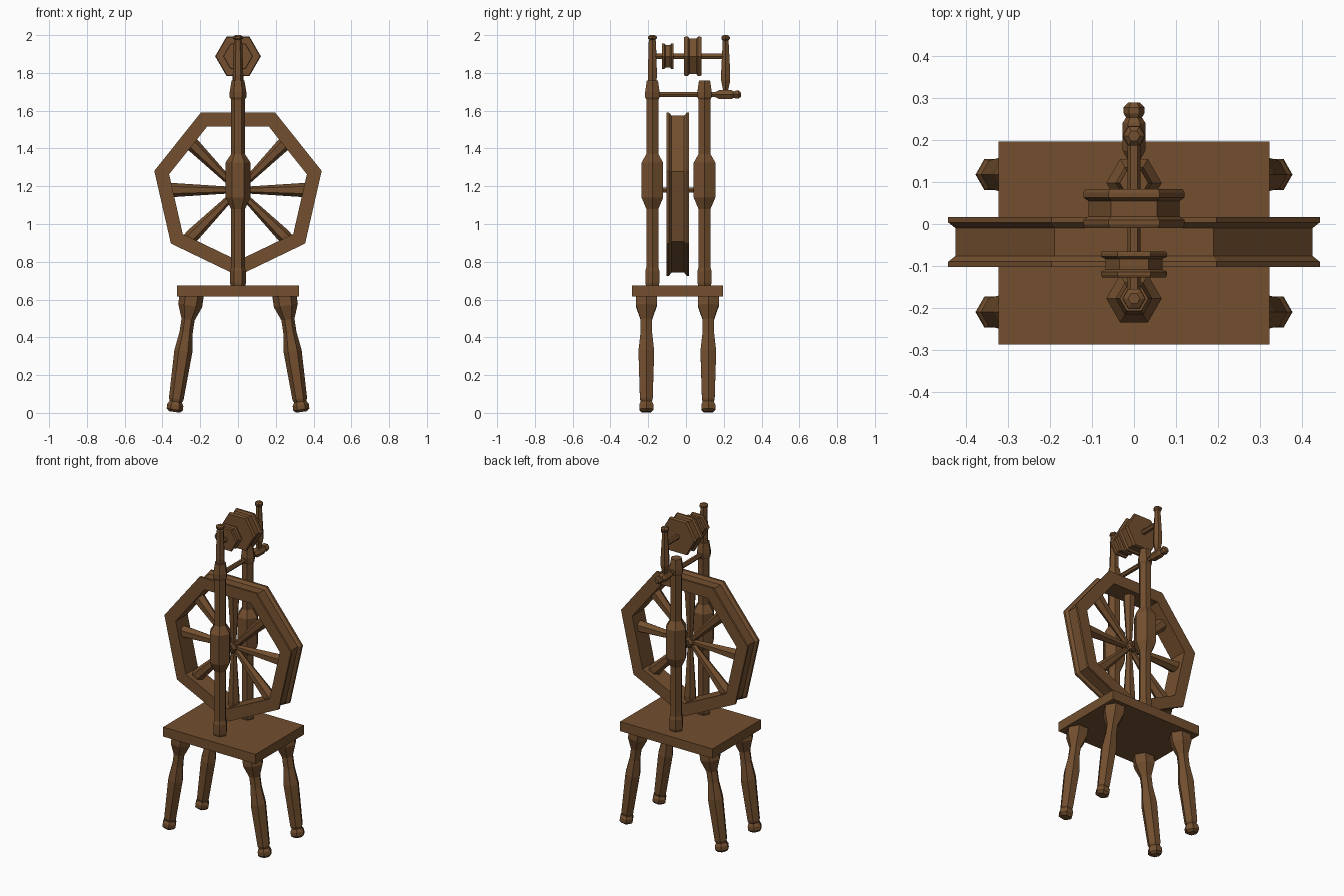
import bpy, bmesh
from math import sin, cos, pi, radians
from mathutils import Matrix, Vector

if "Cube" in bpy.data.objects:
    bpy.data.objects.remove(bpy.data.objects["Cube"])

wood = bpy.data.materials.new("wood")
wood.diffuse_color = (0.17, 0.078, 0.028, 1)
wood.use_nodes = True
wood.node_tree.nodes["Principled BSDF"].inputs["Base Color"].default_value = wood.diffuse_color


def finish(bm, name):
    bmesh.ops.recalc_face_normals(bm, faces=bm.faces)
    me = bpy.data.meshes.new(name)
    bm.to_mesh(me)
    bm.free()
    me.materials.append(wood)
    ob = bpy.data.objects.new(name, me)
    bpy.context.collection.objects.link(ob)
    return ob


def turned(name, profile, origin, axis=(0, 0, 1), n=6, start=0.0, ring=False):
    """Lathe (radius, distance) points about an axis; the start angle is measured from x."""
    w = Vector(axis).normalized()
    ref = Vector((0, 1, 0)) if abs(w.y) < 0.9 else Vector((0, 0, -1))
    u = ref.cross(w).normalized()
    v = w.cross(u)
    bm = bmesh.new()
    rows = []
    for r, h in profile:
        rows.append([bm.verts.new(Vector(origin) + w * h + r * (u * cos(a) + v * sin(a)))
                     for a in (start + 2 * pi * i / n for i in range(n))])
    pairs = list(zip(rows, rows[1:]))
    if ring:
        pairs.append((rows[-1], rows[0]))
    else:
        bm.faces.new(rows[0])
        bm.faces.new(rows[-1])
    for a, b in pairs:
        for i in range(n):
            j = (i + 1) % n
            bm.faces.new((a[i], a[j], b[j], b[i]))
    return finish(bm, name)


# Seat board
bm = bmesh.new()
bmesh.ops.create_cube(bm, size=1, matrix=Matrix.Translation((0, -0.045, 0.645))
                      @ Matrix.Diagonal((0.646, 0.484, 0.06, 1)))
finish(bm, "seat")

# Splayed legs, turned from the foot upwards
leg = [(0.028, 0.005), (0.043, 0.018), (0.043, 0.042), (0.033, 0.06), (0.039, 0.075),
       (0.048, 0.33), (0.035, 0.43), (0.035, 0.5), (0.064, 0.575), (0.064, 0.635)]
for side, sx in (("left", -1), ("right", 1)):
    for end, y in (("front", -0.21), ("back", 0.118)):
        turned(f"{end}_{side}_leg", leg, (sx * 0.338, y, 0), (-sx * 0.149, 0, 1))

# Upright posts
post = [(0.038, 0.67), (0.043, 0.69), (0.043, 0.75), (0.037, 0.77), (0.037, 1.08),
        (0.066, 1.14), (0.066, 1.325), (0.037, 1.37), (0.037, 1.66), (0.044, 1.67),
        (0.044, 1.7), (0.034, 1.76)]
for end, y in (("front", -0.178), ("back", 0.098)):
    turned(f"{end}_post", post, (0, y, 0))

# Slim spindle holders
turned("front_spindle_holder", [(0.025, 1.75), (0.028, 1.79), (0.022, 1.97), (0.018, 1.975),
                                (0.027, 1.982), (0.027, 1.992), (0.014, 2.0)], (0, -0.178, 0))
turned("back_spindle_holder", [(0.012, 1.70), (0.017, 1.715), (0.028, 1.76), (0.028, 1.8),
                               (0.018, 1.965), (0.018, 1.972), (0.026, 1.98),
                               (0.026, 1.99), (0.014, 2.0)], (0, 0.21, 0))

# Drive wheel: seven-sided grooved rim, hub, axle and spokes
WY, WZ = -0.043, 1.18
RO, RI = 0.4545, 0.374
rim = [(RI, -0.06), (RO, -0.06), (RO, -0.047), (RO - 0.018, -0.033),
       (RO - 0.018, 0.033), (RO, 0.047), (RO, 0.06), (RI, 0.06)]
turned("wheel_rim", rim, (0, WY, WZ), (0, 1, 0), n=7, start=pi / 2, ring=True).data
turned("wheel_hub", [(0.025, -0.04), (0.036, -0.028), (0.036, 0.028), (0.025, 0.04)],
       (0, WY, WZ), (0, 1, 0))
turned("wheel_axle", [(0.015, -0.17), (0.015, 0.09)], (0, 0, WZ), (0, 1, 0))
for i in range(8):
    a = radians(45 * i)
    turned(f"spoke_{i + 1}", [(0.016, 0.015), (0.037, 0.34), (0.034, 0.38)],
           (0, WY, WZ), (cos(a), 0, sin(a)))

# Spindle with the two pulleys
SZ = 1.888
turned("spindle", [(0.016, -0.178), (0.016, 0.21)], (0, 0, SZ), (0, 1, 0))


def pulley(name, r, groove, y0, y1):
    t = (y1 - y0) * 0.3
    e = t * 0.3
    turned(name, [(r * 0.96, y0), (r, y0 + e), (r, y0 + t - e), (groove, y0 + t),
                  (groove, y1 - t), (r, y1 - t + e), (r, y1 - e), (r * 0.96, y1)],
           (0, 0, SZ), (0, 1, 0))


pulley("large_pulley", 0.121, 0.109, -0.01, 0.083)
pulley("small_pulley", 0.079, 0.068, -0.127, -0.065)

# Cross bar with its turned handle
turned("cross_bar", [(0.015, -0.17), (0.015, 0.17)], (0, 0, 1.685), (0, 1, 0))
turned("cross_bar_handle", [(0.016, 0.155), (0.027, 0.175), (0.028, 0.24), (0.019, 0.254),
                            (0.025, 0.264), (0.025, 0.278), (0.014, 0.29)],
       (0, 0, 1.685), (0, 1, 0))
